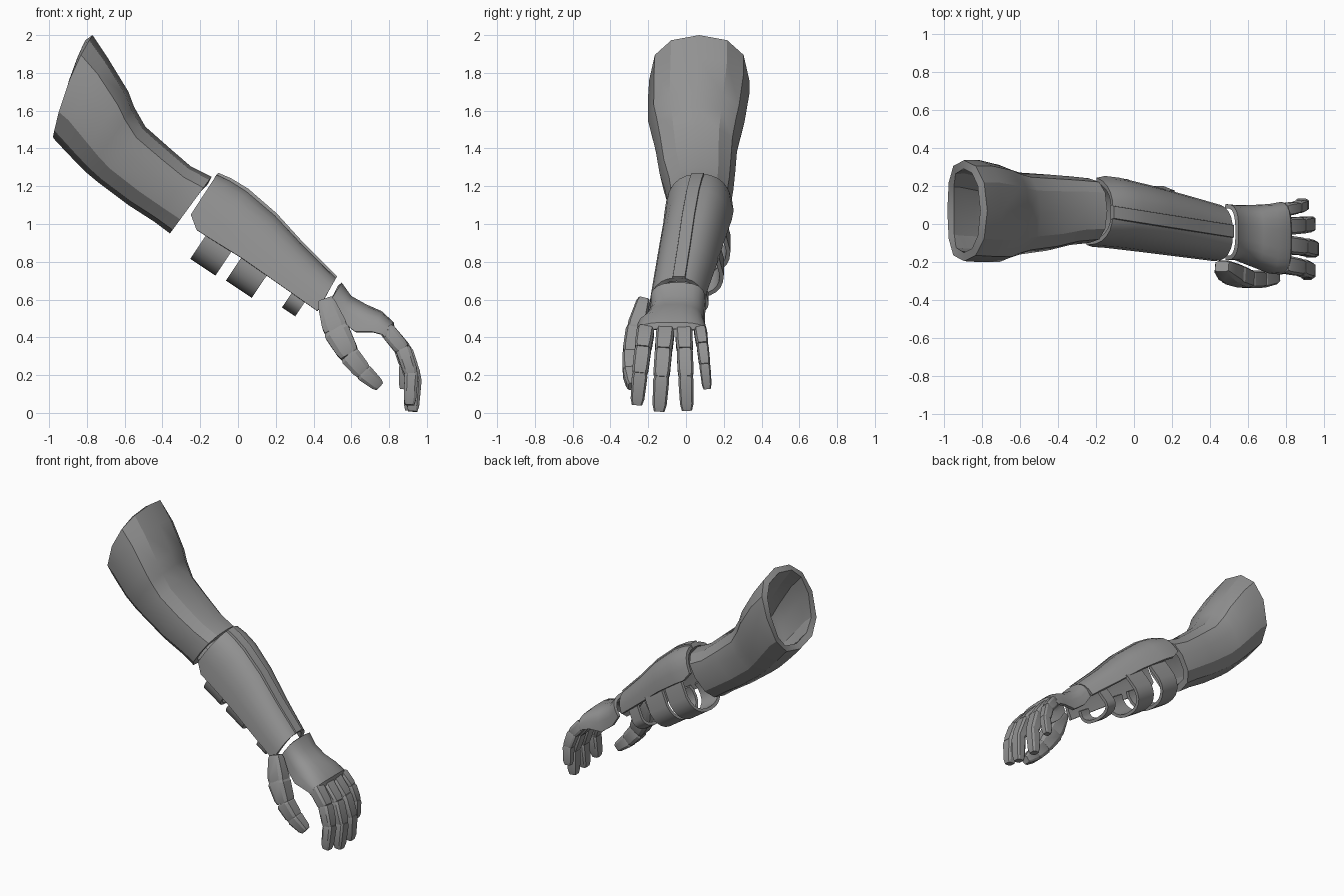
import bpy, bmesh, math
from mathutils import Vector

if "Cube" in bpy.data.objects:
    bpy.data.objects.remove(bpy.data.objects["Cube"])

# Dark grey for all parts
grey = bpy.data.materials.new("dark_grey")
grey.diffuse_color = (.29, .29, .29, 1)
grey.use_nodes = True
grey.node_tree.nodes["Principled BSDF"].inputs["Base Color"].default_value = grey.diffuse_color


def loft(name, rings, closed=True, caps=False, thick=0, angle=30):
    """Skin a list of point rings; optionally cap or thicken inward."""
    bm = bmesh.new()
    vs = [[bm.verts.new(p) for p in r] for r in rings]
    n = len(rings[0])
    outward = 0
    for k in range(len(rings) - 1):
        mid = sum(rings[k] + rings[k + 1], Vector()) / (2 * n)
        for i in range(n if closed else n - 1):
            j = (i + 1) % n
            f = bm.faces.new((vs[k][i], vs[k][j], vs[k + 1][j], vs[k + 1][i]))
            f.normal_update()
            outward += f.normal.dot(f.calc_center_median() - mid)
    if caps:
        bm.faces.new(vs[0])
        bm.faces.new(vs[-1])
        bmesh.ops.recalc_face_normals(bm, faces=bm.faces)
    elif outward < 0:
        bmesh.ops.reverse_faces(bm, faces=bm.faces)
    me = bpy.data.meshes.new(name)
    bm.to_mesh(me)
    bm.free()
    me.materials.append(grey)
    ob = bpy.data.objects.new(name, me)
    bpy.context.collection.objects.link(ob)
    bpy.ops.object.select_all(action='DESELECT')
    ob.select_set(True)
    bpy.context.view_layer.objects.active = ob
    if thick:
        m = ob.modifiers.new("wall", 'SOLIDIFY')
        m.thickness, m.offset = thick, -1
        bpy.ops.object.modifier_apply(modifier=m.name)
    bpy.ops.object.shade_smooth_by_angle(angle=math.radians(angle))
    return ob


def spow(v, p):
    return math.copysign(abs(v) ** p, v)


def section(tx, tz, bx, bz, y0, y1, p, mid=.56, end=180, start=-180, bow=0):
    """Ring between a top and a bottom point (x, z), y0..y1 wide.
    mid is the height of the widest point; start/end limit the arc."""
    top, bot = Vector((tx, 0, tz)), Vector((bx, 0, bz))
    full = end - start == 360
    ring = []
    for i in range(12):
        a = math.radians(start + (end - start) * i / (12 if full else 11))
        c, s = spow(math.cos(a), p), spow(math.sin(a), p)
        q = bot.lerp(top, mid + c * ((1 - mid) if c > 0 else mid))
        ring.append(q + Vector((-bow * (1 - c * c), (y0 + y1) / 2 + (y1 - y0) / 2 * s, 0)))
    return ring


# Upper arm sleeve: hollow bent tube with a bowed rim
sleeve = [(-.77, 2.0, -.98, 1.46, -.195, .335), (-.69, 1.88, -.965, 1.44, -.20, .335),
          (-.58, 1.70, -.87, 1.34, -.20, .31), (-.55, 1.62, -.80, 1.27, -.18, .29),
          (-.49, 1.515, -.74, 1.22, -.16, .27), (-.36, 1.40, -.58, 1.10, -.14, .26),
          (-.25, 1.305, -.44, 1.01, -.11, .25), (-.14, 1.25, -.36, .95, -.10, .24)]
loft("upper_arm_sleeve",
     [section(*s, .84, bow=.03 if k == 0 else 0) for k, s in enumerate(sleeve)],
     thick=.045, angle=27)

# Forearm plate: arched shell open underneath, cut higher on the far side
forearm = [(-.11, 1.265, -.25, 1.05, -.11, .25), (-.04, 1.235, -.22, .97, -.12, .26),
           (.05, 1.18, -.15, .925, -.125, .25), (.20, 1.05, .02, .82, -.145, .21),
           (.35, .885, .22, .68, -.17, .16), (.52, .715, .42, .54, -.195, .105)]
loft("forearm_plate", [section(*s, .82, mid=0, start=-90, end=72) for s in forearm],
     closed=False, thick=.025)

# Raised strip along the top of the forearm
strip = []
n = Vector((.62, 0, .78))
for tx, tz, bx, bz, y0, y1 in forearm:
    c = Vector((tx, .062 - .1 * (tx + .11) / .63, tz))
    strip.append([c + n * h + Vector((0, w, 0))
                  for w, h in ((-.037, -.02), (-.032, .008), (.032, .008), (.037, -.02))])
loft("forearm_ridge", strip, caps=True)

# Straps under the forearm: U-shaped bands
axis = Vector((.83, 0, -.555))
down = Vector((-.555, 0, -.83))
for i, (x, z, depth, width, y0, y1) in enumerate([
        (-.1, .9, .155, .16, -.11, .235), (.085, .775, .145, .165, -.12, .2),
        (.315, .605, .085, .085, -.165, .12)]):
    band = []
    for s in (-.5, .5):
        ring = [Vector((x, y1 - .025, z)) + axis * width * s - down * .11]
        for k in range(13):
            a = math.pi * k / 12
            ring.append(Vector((x, (y0 + y1) / 2 + (y1 - y0) / 2 * spow(math.cos(a), .85), z))
                        + axis * width * s + down * depth * max(0, math.sin(a)) ** .85)
        ring.append(Vector((x, y0 + .012, z)) + axis * width * s - down * .04)
        band.append(ring)
    loft(f"forearm_strap_{i + 1}", band, closed=False, thick=.022)

# Back of the hand: arched shell ending in a knuckle edge
hand = [(.55, .69, .48, .58, -.19, .105), (.60, .62, .53, .50, -.19, .10),
        (.68, .575, .62, .43, -.225, .10), (.76, .54, .71, .43, -.26, .105),
        (.825, .48, .765, .415, -.265, .115), (.83, .445, .775, .40, -.265, .115)]
loft("hand_plate", [section(*s, .68, mid=0, start=-90, end=90) for s in hand],
     closed=False, thick=.022)


def digit(name, path, widths, heights):
    """Chain of tapered, slightly overlapping armoured segments."""
    for i in range(len(path) - 1):
        a, b = Vector(path[i]), Vector(path[i + 1])
        d = (b - a).normalized()
        side = Vector((0, 1, 0))
        side = (side - d * side.dot(d)).normalized()
        up = d.cross(side)
        tip = i == len(path) - 2
        rings = []
        for t, s in ((-.06, .85), (.08, 1), (.8, 1), (1, .78 if tip else .88)):
            w = widths[i] + (widths[i + 1] - widths[i]) * t
            h = heights[i] + (heights[i + 1] - heights[i]) * t
            rings.append([a.lerp(b, t) + side * u * w * s / 2 + up * v * h * s / 2
                          for u, v in ((1, .6), (.75, 1), (-.75, 1), (-1, .6),
                                       (-1, -.6), (-.75, -1), (.75, -1), (1, -.6))])
        loft(f"{name}_segment_{i + 1}", rings, caps=True, angle=25)


# Four curled fingers
curl = [(0, 0), (.09, -.11), (.135, -.25), (.125, -.425)]
for name, y0, y1, sx, sz, w in (("index_finger", -.213, -.26, .95, .93, .093),
                                ("middle_finger", -.108, -.142, 1.08, 1.01, .096),
                                ("ring_finger", -.012, .005, .95, 1, .091),
                                ("little_finger", .075, .112, .72, .73, .066)):
    path = [(.79 + dx * sx, y0 + (y1 - y0) * k / 3, .437 + dz * sz)
            for k, (dx, dz) in enumerate(curl)]
    h = .3 * w + .056
    digit(name, path, [w, w * .95, w * .9, w * .75], [h, h * .95, h * .88, h * .75])

# Thumb
digit("thumb", [(.465, -.225, .59), (.52, -.265, .435), (.59, -.29, .305),
                (.665, -.29, .215), (.75, -.28, .14)],
      [.07, .105, .095, .09, .065], [.09, .14, .11, .095, .065])
